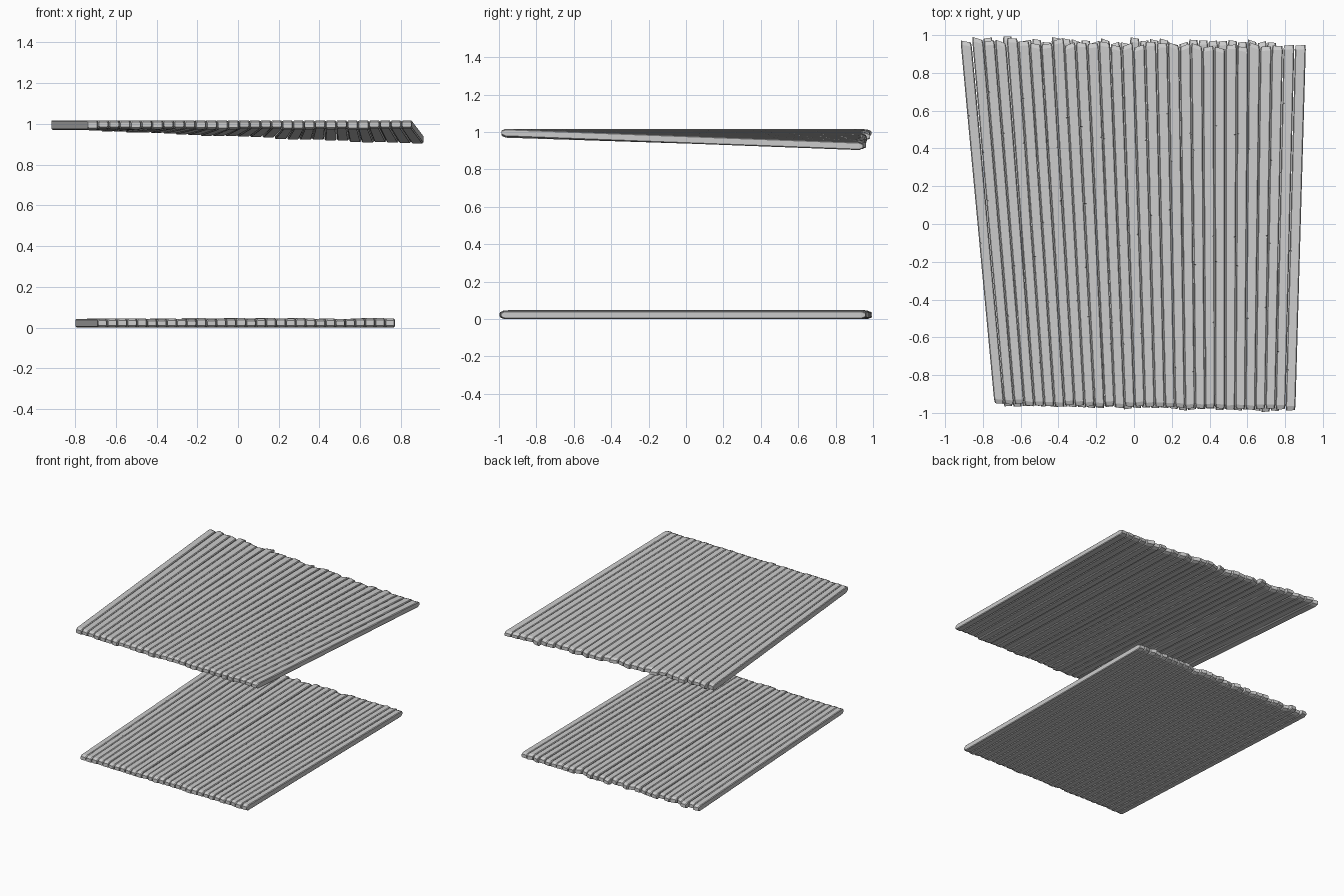
import bpy, bmesh, math, random
from mathutils import Vector

if "Cube" in bpy.data.objects:
    bpy.data.objects.remove(bpy.data.objects["Cube"])

random.seed(7)
BOARDS = 30


def lerp(a, b, t):
    return a + (b - a) * t


def section(w, top, bottom, c, nick):
    """Chamfered board cross-section (x, z); nick cuts one top corner deeper."""
    h, n = w / 2, c + nick
    return [(-h, bottom + c), (-h + c, bottom), (h - c, bottom), (h, bottom + c),
            (h, top - c), (h - c, top), (-h + n, top), (-h, top - n * 0.8)]


def board(name, front, back, w0, w1, thick, skew):
    """Loft one worn board from its front top-centre to its back top-centre."""
    front, back = Vector(front), Vector(back)
    length = back.y - front.y
    e = 0.022 / length
    stations = [(0, 0.0, True), (e, 0.0, False)]
    # small cracks across one edge
    for t in sorted(random.uniform(lo, lo + 0.2) for lo in random.sample([0.1, 0.38, 0.66], 2)):
        d = 0.004 / length
        stations += [(t - d, 0.0, False), (t, 0.007, False), (t + d, 0.0, False)]
    stations += [(1 - e, 0.0, False), (1, 0.0, True)]
    side = random.choice((-1, 1))
    bm = bmesh.new()
    rings = []
    for t, nick, end in stations:
        p = front.lerp(back, t)
        w = lerp(w0, w1, t)
        inset = 0.009 if end else 0.0
        pts = section(w - inset * 0.8, -inset, -thick + inset, 0.005, nick)
        # slanted saw cut at the two ends
        s = skew if t > 0.9 else (skew * 0.4 if t < 0.05 else 0)
        rings.append([bm.verts.new((p.x + side * x, p.y + s * x, p.z + z)) for x, z in pts])
    for a, b in zip(rings, rings[1:]):
        for i in range(8):
            j = (i + 1) % 8
            bm.faces.new((a[i], a[j], b[j], b[i]))
    bm.faces.new(rings[0])
    bm.faces.new(rings[-1])
    bmesh.ops.recalc_face_normals(bm, faces=bm.faces)
    me = bpy.data.meshes.new(name)
    bm.to_mesh(me)
    bm.free()
    ob = bpy.data.objects.new(name, me)
    bpy.context.collection.objects.link(ob)


def deck(name, front_x, back_x, front_y, back_y, fill, twist, top, flush_top):
    """A fan of boards; twist lowers the back of the right-hand boards."""
    p0 = (front_x[1] - front_x[0]) / BOARDS
    p1 = (back_x[1] - back_x[0]) / BOARDS
    for i in range(BOARDS):
        u = i / (BOARDS - 1)
        thick = random.uniform(0.041, 0.047)
        z = top if flush_top else thick
        y0 = lerp(*front_y, u) + random.uniform(-0.006, 0.006)
        y1 = lerp(*back_y, u) + random.uniform(-0.015, 0.015)
        board(f"{name}_board_{i + 1}",
              (front_x[0] + p0 * (i + 0.5), y0, z),
              (back_x[0] + p1 * (i + 0.5), y1, z - twist * u),
              p0 * fill, p1 * fill * random.uniform(0.96, 1.0),
              thick, random.uniform(-0.4, 0.1))


# lower deck lies flat on the ground
deck("lower_deck", (-0.69, 0.77), (-0.80, 0.755), (-0.96, -0.99), (0.98, 0.96),
     0.985, 0.0, 0.05, False)
# upper deck fans out and twists down at the back right
deck("upper_deck", (-0.74, 0.855), (-0.92, 0.912), (-0.955, -0.985), (0.975, 0.935),
     0.975, 0.073, 1.017, True)
